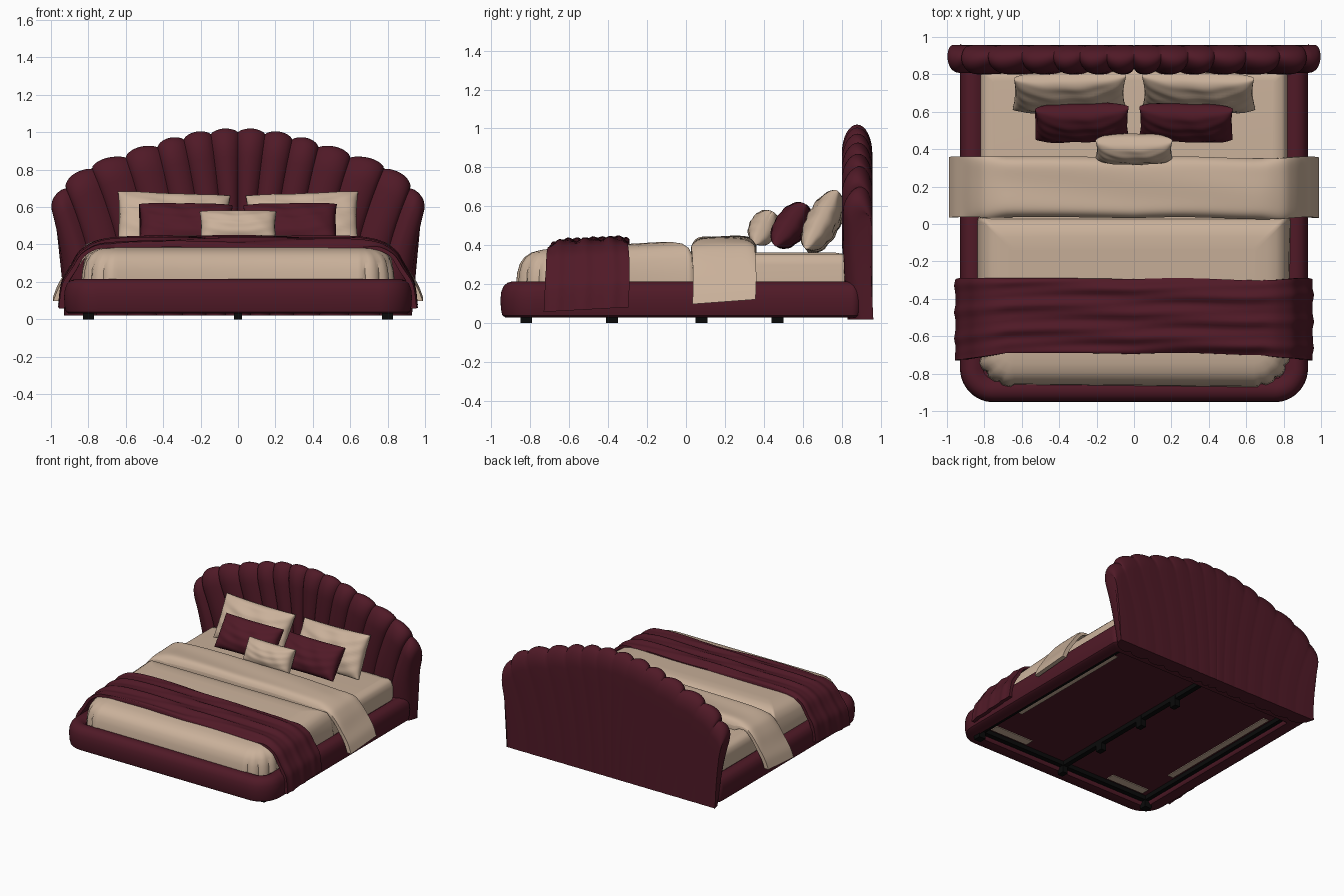
import bpy, bmesh
from math import sin, cos, pi, sqrt, radians
from mathutils import Matrix, Vector

cube = bpy.data.objects.get("Cube")
if cube:
    bpy.data.objects.remove(cube, do_unlink=True)


def material(name, rgb):
    m = bpy.data.materials.new(name)
    m.use_nodes = True
    m.diffuse_color = (*rgb, 1)
    m.node_tree.nodes["Principled BSDF"].inputs["Base Color"].default_value = (*rgb, 1)
    return m


MAROON = material("maroon velvet", (0.08, 0.01, 0.02))
BEIGE = material("beige linen", (0.59, 0.44, 0.325))
BLACK = material("black metal", (0.003, 0.003, 0.003))


def loft(name, rings, mat, loop=False, matrix=None, angle=40):
    """Join equal rings of points into a closed skin."""
    bm = bmesh.new()
    vs = [[bm.verts.new(p) for p in ring] for ring in rings]
    n = len(vs[0])
    pairs = list(zip(vs, vs[1:])) + ([(vs[-1], vs[0])] if loop else [])
    for a, b in pairs:
        for i in range(n):
            j = (i + 1) % n
            bm.faces.new((a[i], a[j], b[j], b[i]))
    if not loop:
        bm.faces.new(vs[0])
        bm.faces.new(vs[-1])
    bmesh.ops.recalc_face_normals(bm, faces=bm.faces)
    if matrix:
        bm.transform(matrix)
    me = bpy.data.meshes.new(name)
    bm.to_mesh(me)
    bm.free()
    me.materials.append(mat)
    ob = bpy.data.objects.new(name, me)
    bpy.context.collection.objects.link(ob)
    bpy.ops.object.select_all(action='DESELECT')
    ob.select_set(True)
    bpy.context.view_layer.objects.active = ob
    bpy.ops.object.shade_smooth_by_angle(angle=radians(angle))


def box(name, centre, size, mat):
    x, y, z = (s / 2 for s in size)
    rings = [[Vector(centre) + Vector(p) for p in
              ((-x, -y, k), (x, -y, k), (x, y, k), (-x, y, k))] for k in (-z, z)]
    loft(name, rings, mat)


def rounded(hx, y0, y1, r, d, z, ripple=0):
    """Rounded rectangle, inset by d, with big front and small back corners."""
    pts = []
    for sx, y, rad, sy, a0 in ((-1, y0, r, 1, 180), (1, y0, r, 1, 270),
                               (1, y1, 0.05, -1, 0), (-1, y1, 0.05, -1, 90)):
        q = max(rad - d, 0.015)
        cx, cy = sx * (hx - d - q), y + sy * (d + q)
        for i in range(15):
            a = radians(a0 + 90 * i / 14)
            k = q - (ripple if i % 4 == 2 and sy > 0 else 0)
            pts.append((cx + k * cos(a), cy + k * sin(a), z))
    return pts


def shell(name, us, nv, fn, mat, matrix=None):
    """Cloth or cushion with two sides: fn(u, v, side) gives each point."""
    vs = [-cos(pi * j / nv) for j in range(nv + 1)]
    rings = [[fn(u, v, 1) for v in vs] + [fn(u, v, -1) for v in reversed(vs)] for u in us]
    loft(name, rings, mat, matrix=matrix, angle=60)


# Upholstered frame, its base panel and metal support
PROFILE = [(0.125, 0.05), (0.11, 0.03), (0.025, 0.03), (0.01, 0.04), (0.003, 0.07), (0, 0.12),
           (0.004, 0.16), (0.016, 0.19), (0.035, 0.207), (0.06, 0.215), (0.09, 0.212),
           (0.125, 0.19)]
loft("frame_rails", [rounded(0.93, -0.953, 0.9, 0.18, d, z) for d, z in PROFILE],
     MAROON, loop=True)
box("base_panel", (0, -0.03, 0.1), (1.64, 1.68, 0.02), MAROON)
box("centre_beam", (0, -0.02, 0.075), (0.04, 1.66, 0.04), BLACK)
box("front_bar", (0, -0.81, 0.075), (1.62, 0.04, 0.04), BLACK)
for s, side in ((1, "left"), (-1, "right")):
    box(side + "_bar", (s * 0.79, 0, 0.075), (0.035, 1.62, 0.04), BLACK)
    box(side + "_front_leg", (s * 0.8, -0.82, 0.04), (0.06, 0.06, 0.08), BLACK)
    box(side + "_mattress_edge", (s * 0.73, 0.1, 0.088), (0.05, 1.1, 0.008), BEIGE)
    box(side + "_front_mattress_edge", (s * 0.56, -0.74, 0.088), (0.34, 0.07, 0.008), BEIGE)
for i, y in enumerate((-0.82, -0.38, 0.08, 0.47)):
    box(f"centre_leg_{i + 1}", (0, y, 0.04), (0.045, 0.06, 0.08), BLACK)

# Shell headboard: seams fan out from narrow base points to the scalloped rim
RIM = [(0, 1.0), (0.145, 0.99), (0.29, 0.962), (0.43, 0.92), (0.6, 0.865),
       (0.78, 0.805), (0.92, 0.7), (0.98, 0.55)]
STEPS = 12


def headboard_ring(i):
    sign = -1 if i < 0 else 1
    s = abs(i) / STEPS
    lobe = min(int(s), 6)
    f = s - lobe
    (xa, za), (xb, zb) = RIM[lobe], RIM[lobe + 1]
    tx, tz = xa + (xb - xa) * f, za + (zb - za) * f
    puff = sin(pi * f) ** 0.7 if 0 < f < 1 else 0
    out = Vector((tx, tz - 0.3)).normalized() * (0.025 + 0.003 * lobe) * puff
    tx, tz = tx + out.x, tz + out.y
    bx = 0.93 * (s / 7) ** 1.35
    front = 0.832 - 0.032 * puff
    if lobe == 6 and f > 0.25:
        front = 0.807 + 0.125 * (1 - sqrt(max(0, 1 - ((f - 0.25) / 0.75) ** 2)))
    back = 0.955 + 0.002 * puff
    centre = back - 0.5 * (back - front)

    def at(t, y):
        return (sign * (bx + (tx - bx) * t ** 1.8), y, 0.02 + (tz - 0.02) * t)

    ring = [at(0.85 * k / 14, front + 0.03 * (1 - k / 14) ** 3) for k in range(14)]
    for k in range(17):
        a = pi * k / 16
        ring.append(at(0.85 + 0.15 * sin(a), centre - (back - front) / 2 * cos(a)))
    return ring + [at(0.85 * k / 8, back) for k in range(7, -1, -1)]


loft("headboard", [headboard_ring(i) for i in range(-7 * STEPS, 7 * STEPS + 1)], MAROON)

# Mattress, and a duvet that slopes up toward the head with gathered front corners
loft("mattress", [rounded(0.82, -0.8, 0.84, 0.15, d, z) for d, z in
                  ((0, 0.1), (0, 0.3), (0.01, 0.335), (0.03, 0.355), (0.07, 0.362))], BEIGE)


def sloped(p):
    x, y, z = p
    return (x, y, z + 0.06 * (y + 0.75) * min(1, max(0, (z - 0.25) / 0.1)))


DUVET = [(0, 0.105, 0.014), (0.002, 0.2, 0.014), (0.008, 0.26, 0.012), (0.022, 0.31, 0.009),
         (0.045, 0.343, 0.005), (0.08, 0.365, 0.002), (0.13, 0.376, 0), (0.19, 0.38, 0)]
loft("duvet", [[sloped(p) for p in rounded(0.84, -0.875, 0.06, 0.2, d, z, rip)]
               for d, z, rip in DUVET], BEIGE)


def drape(name, half, yc, hy, thick, wave, flare, droop, mat):
    """Cloth laid over the bed and hanging on both sides."""
    path = []
    for (xa, za), (xb, zb) in zip(half, half[1:]):
        path += [(xa + (xb - xa) * k / 6, za + (zb - za) * k / 6) for k in range(6)]
    path.append(half[-1])
    # soften the corners of the path
    for _ in range(5):
        path = [path[0]] + [tuple((p + 2 * q + r) / 4 for p, q, r in zip(a, b, c))
                            for a, b, c in zip(path, path[1:], path[2:])] + [path[-1]]
    us = list(range(-len(path) + 1, len(path)))

    def point(u, v, side):
        x, z = path[abs(u)]
        f = min(1, max(0, (x - 0.68) / 0.24))
        off = wave(x if u >= 0 else -x * 1.1, v, f) - (thick if side < 0 else 0)
        off -= droop * v ** 8 * (1 - f)
        y = yc + hy * v - flare * f * (1 - v) / 2 + 0.006 * sin(5 * x + u * 0.1)
        x += off * f
        return (x if u >= 0 else -x, y, z + off * (1 - f) + 0.012 * v * f)

    shell(name, us, 40, point, mat)


# Wrinkled throw across the foot
drape("throw_blanket",
      [(0, 0.434), (0.35, 0.434), (0.62, 0.431), (0.76, 0.415), (0.848, 0.36), (0.89, 0.28),
       (0.938, 0.208), (0.95, 0.14), (0.957, 0.07)],
      -0.495, 0.2, 0.03,
      lambda x, v, f: ((1 - 0.6 * f) * (0.008 * sin(10 * v + 1.8 * sin(2.5 * x) + 0.6)
                                        + 0.004 * sin(19 * v - 4 * x))
                       + 0.01 * v * (1 - f)),
      0.035, 0.02, MAROON)

# Folded back top of the duvet
drape("duvet_fold",
      [(0, 0.447), (0.4, 0.445), (0.7, 0.438), (0.81, 0.405), (0.87, 0.33), (0.915, 0.25),
       (0.962, 0.18), (0.988, 0.11)],
      0.193, 0.162, 0.035,
      lambda x, v, f: 0.003 * sin(4 * v + 3 * x) * (1 - f), 0.0, 0.045, BEIGE)


# Cushions, leaning back against the headboard
def cushion(name, centre, w, h, t, lean, turn, roll, mat, crease):
    us = [-cos(pi * i / 36) for i in range(37)]

    def point(u, v, side):
        body = max(0, 1 - u ** 4) ** 0.45 * max(0, 1 - v * v) ** 0.42
        fold = crease * body * (sin(9 * u + 4 * v) + sin(13 * v - 6 * u * u))
        return (w / 2 * u * (1 - 0.04 * (1 - v * v)), side * (t / 2 * body + 0.005) + fold,
                h / 2 * v * (1 - 0.04 * (1 - u * u)))

    m = (Matrix.Translation(centre) @ Matrix.Rotation(radians(turn), 4, 'Z')
         @ Matrix.Rotation(radians(-lean), 4, 'X') @ Matrix.Rotation(radians(roll), 4, 'Y'))
    shell(name, us, 28, point, mat, m)


for s, side in ((1, "left"), (-1, "right")):
    cushion(side + "_sleeping_pillow", (s * 0.345, 0.705, 0.52), 0.6, 0.34, 0.15, 28,
            s * -3, s * -2.5, BEIGE, 0.004)
    cushion(side + "_accent_cushion", (s * 0.278, 0.54, 0.502), 0.5, 0.265, 0.15, 36,
            s * -2, s * -1, MAROON, 0.003)
cushion("small_front_cushion", (0, 0.4, 0.49), 0.41, 0.19, 0.14, 28, 0, 0, BEIGE, 0.002)
